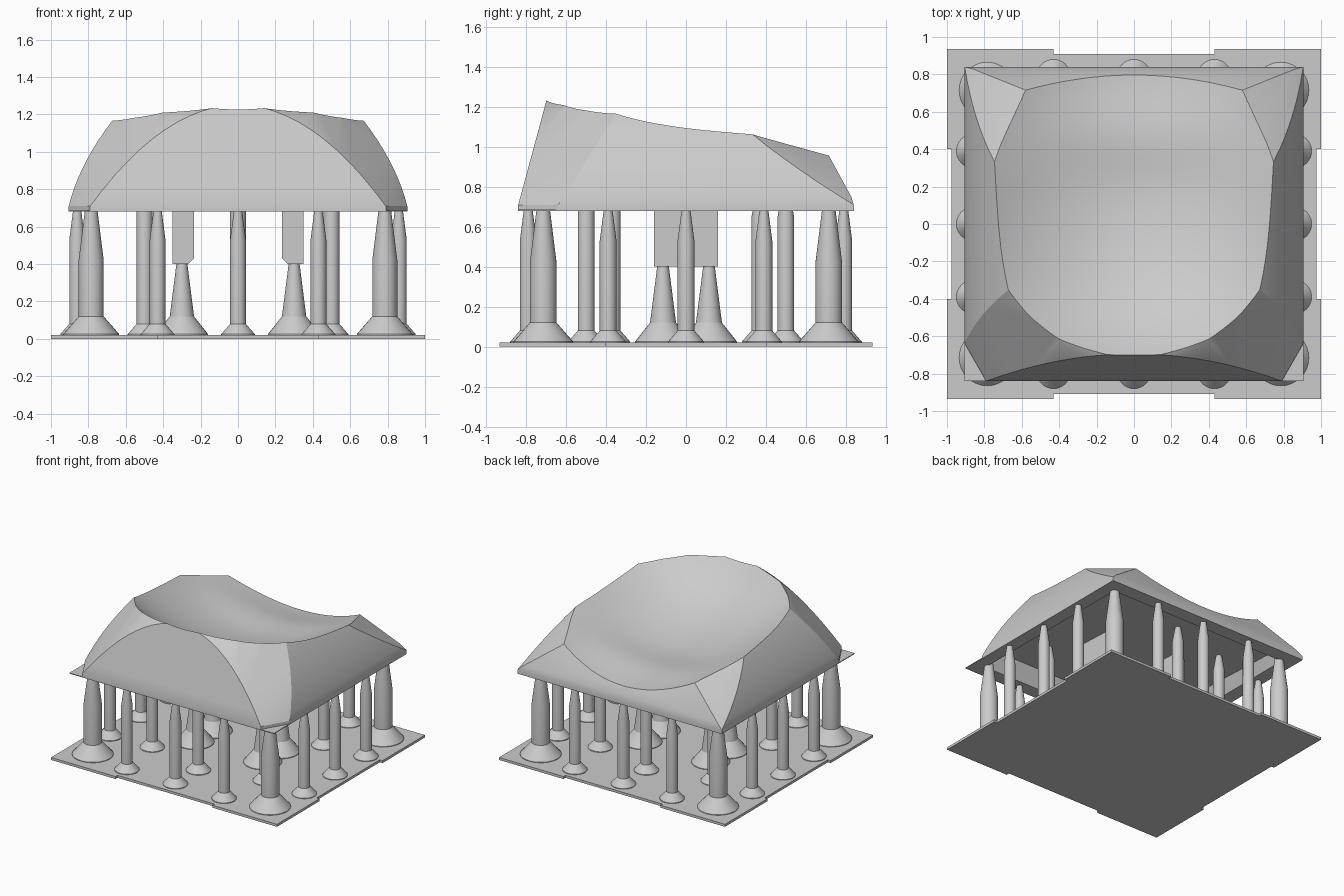
import bpy, bmesh, math
from mathutils import Vector

if "Cube" in bpy.data.objects:
    bpy.data.objects.remove(bpy.data.objects["Cube"], do_unlink=True)

grey = bpy.data.materials.new("light_grey")
grey.use_nodes = True
grey.diffuse_color = (0.6, 0.6, 0.6, 1)
grey.node_tree.nodes["Principled BSDF"].inputs["Base Color"].default_value = (0.6, 0.6, 0.6, 1)


def finish(bm, name):
    bmesh.ops.recalc_face_normals(bm, faces=bm.faces[:])
    mesh = bpy.data.meshes.new(name)
    bm.to_mesh(mesh)
    bm.free()
    mesh.materials.append(grey)
    ob = bpy.data.objects.new(name, mesh)
    bpy.context.scene.collection.objects.link(ob)
    return ob


def select_only(ob):
    bpy.ops.object.select_all(action='DESELECT')
    ob.select_set(True)
    bpy.context.view_layer.objects.active = ob


def smooth(ob, degrees):
    select_only(ob)
    bpy.ops.object.shade_smooth_by_angle(angle=math.radians(degrees))


def cut(ob, cutter):
    mod = ob.modifiers.new("cut", 'BOOLEAN')
    mod.operation = 'DIFFERENCE'
    mod.solver = 'EXACT'
    mod.object = cutter
    select_only(ob)
    bpy.ops.object.modifier_apply(modifier=mod.name)
    bpy.data.objects.remove(cutter, do_unlink=True)


def prism(name, points, offset):
    """Extrude a flat polygon of 3D points along offset."""
    bm = bmesh.new()
    face = bm.faces.new([bm.verts.new(p) for p in points])
    res = bmesh.ops.extrude_face_region(bm, geom=[face])
    verts = [v for v in res["geom"] if isinstance(v, bmesh.types.BMVert)]
    bmesh.ops.translate(bm, verts=verts, vec=offset)
    return finish(bm, name)


def pillar(name, x, y, rings, sides=32):
    """Turned support from (radius, height) rings."""
    bm = bmesh.new()
    loops = []
    for r, z in rings:
        angles = [2 * math.pi * i / sides for i in range(sides)]
        loops.append([bm.verts.new((x + r * math.cos(a), y + r * math.sin(a), z)) for a in angles])
    for a, b in zip(loops, loops[1:]):
        for i in range(sides):
            j = (i + 1) % sides
            bm.faces.new((a[i], a[j], b[j], b[i]))
    bm.faces.new(loops[0][::-1])
    bm.faces.new(loops[-1])
    smooth(finish(bm, name), 15)


def dish(x, y):
    """Height of the scooped top: swept up at the front, rolling off at the back."""
    scoop = 0.795 + 0.425 * math.exp(-(y + 0.695) / 0.38) + 0.44 * x * x
    swell = 0.035 * math.exp(-((y - 0.48) / 0.22) ** 2)
    return scoop + swell * (1 - x * x / 0.45)


def dish_cutter():
    """Solid block lying above the scooped surface."""
    n = 56
    bm = bmesh.new()
    coords = [-1.1 + 2.2 * i / n for i in range(n + 1)]
    grid = [[bm.verts.new((x, y, dish(x, y))) for x in coords] for y in coords]
    faces = [bm.faces.new((grid[j][i], grid[j][i + 1], grid[j + 1][i + 1], grid[j + 1][i]))
             for j in range(n) for i in range(n)]
    res = bmesh.ops.extrude_face_region(bm, geom=faces)
    for v in res["geom"]:
        if isinstance(v, bmesh.types.BMVert):
            v.co.z = 3
    bmesh.ops.triangulate(bm, faces=bm.faces[:])
    return finish(bm, "dish_cutter")


def ceiling(y):
    """Height of the gently tilted ceiling inside the cap."""
    return 0.785 - 0.04 * y


def core_cutter():
    """Tapered block that hollows the cap."""
    bm = bmesh.new()
    bmesh.ops.create_cube(bm, size=2)
    for v in bm.verts:
        if v.co.z > 0:
            y = v.co.y * 0.68
            v.co = (v.co.x * 0.75, y, ceiling(y))
        else:
            v.co = (v.co.x * 0.81, v.co.y * 0.74, 0.66)
    return finish(bm, "core_cutter")


def cap_hull():
    """Convex outer body: front arch, bowed sides, sloped back, cut back corners."""
    pts = [(0, 0.484, 1.381), (0.4, -0.62, 1.208), (0.55, -0.49, 1.19)]
    for x, y in ((0.79, -0.84), (0.905, -0.64), (0.905, 0.84)):
        pts += [(x, y, 0.68), (x, y, 0.708)]
    pts += [(0.86, 0.828, 0.75), (0.575, 0.71, 0.955)]
    for i in range(13):                      # front arch
        x = 0.79 * i / 12
        z = 1.25 - 0.865 * x * x
        pts.append((x, -0.84 + 0.27 * (z - 0.71), z))
    for i in range(13):                      # bowed side rails
        t = 0.05 * i
        x, z = 0.905 - 0.25 * t - 0.57 * t * t, 0.71 + t
        back = 0.84 - (0.0806 * (x - 0.905) + 0.1508 * (z - 0.71)) / 0.0796
        pts += [(x, -0.64 + 0.63 * t, z), (x, min(0.84, back), z)]
    bm = bmesh.new()
    for x, y, z in pts:
        for s in ((1, -1) if x > 0 else (1,)):
            bm.verts.new((s * x, y, z))
    bmesh.ops.convex_hull(bm, input=bm.verts[:])
    loose = [v for v in bm.verts if not v.link_faces]
    bmesh.ops.delete(bm, geom=loose, context='VERTS')
    return finish(bm, "cap")


# Hollow cap with a scooped top
cap = cap_hull()
cut(cap, dish_cutter())
cut(cap, core_cutter())
smooth(cap, 25)

# Thin lip filling the front corners, and the two mounting prongs
for side, s in (("left", 1), ("right", -1)):
    prism("corner_lip_" + side,
          [(s * x, y, 0.68) for x, y in ((0.79, -0.84), (0.905, -0.84), (0.905, -0.64))],
          Vector((0, 0, 0.006)))
    prism("prong_" + side,
          [(s * x, -0.16, z) for x, z in
           ((0.235, 0.43), (0.265, 0.4), (0.35, 0.4), (0.35, 0.82), (0.235, 0.82))],
          Vector((0, 0.32, 0)))

# Base plate with shallow notches in the middle of each side
quarter = [(0.975, 0.4), (1, 0.4), (1, 0.935), (0.43, 0.935), (0.43, 0.91)]
outline = quarter + [(-x, y) for x, y in reversed(quarter)]
outline += [(-x, -y) for x, y in quarter] + [(x, -y) for x, y in reversed(quarter)]
prism("base_plate", [(x, y, 0) for x, y in outline], Vector((0, 0, 0.02)))

# Support pillars
small = [(0.09, 0.015), (0.09, 0.025), (0.042, 0.08), (0.042, 0.53), (0.02, 0.7)]
large = [(0.15, 0.015), (0.15, 0.025), (0.067, 0.12), (0.067, 0.42), (0.032, 0.7)]
prong_support = [(0.14, 0.015), (0.14, 0.025), (0.065, 0.12), (0.028, 0.41)]


def inner_pillar(x, y):
    top = ceiling(y) + 0.01
    pillar("inner_pillar", x, y, small[:3] + [(0.042, top - 0.13), (0.02, top)])


for sx in (-1, 1):
    inner_pillar(0, sx * 0.5)
    for sy in (-1, 1):
        pillar("corner_pillar", sx * 0.785, sy * 0.715, large)
        pillar("prong_pillar", sx * 0.3, sy * 0.115, prong_support)
        inner_pillar(sx * 0.5, sy * 0.37)
    for step in (-1, 0, 1):
        pillar("side_pillar", sx * 0.86, step * 0.39, small)
        pillar("end_pillar", step * 0.43, sx * 0.79, small)
